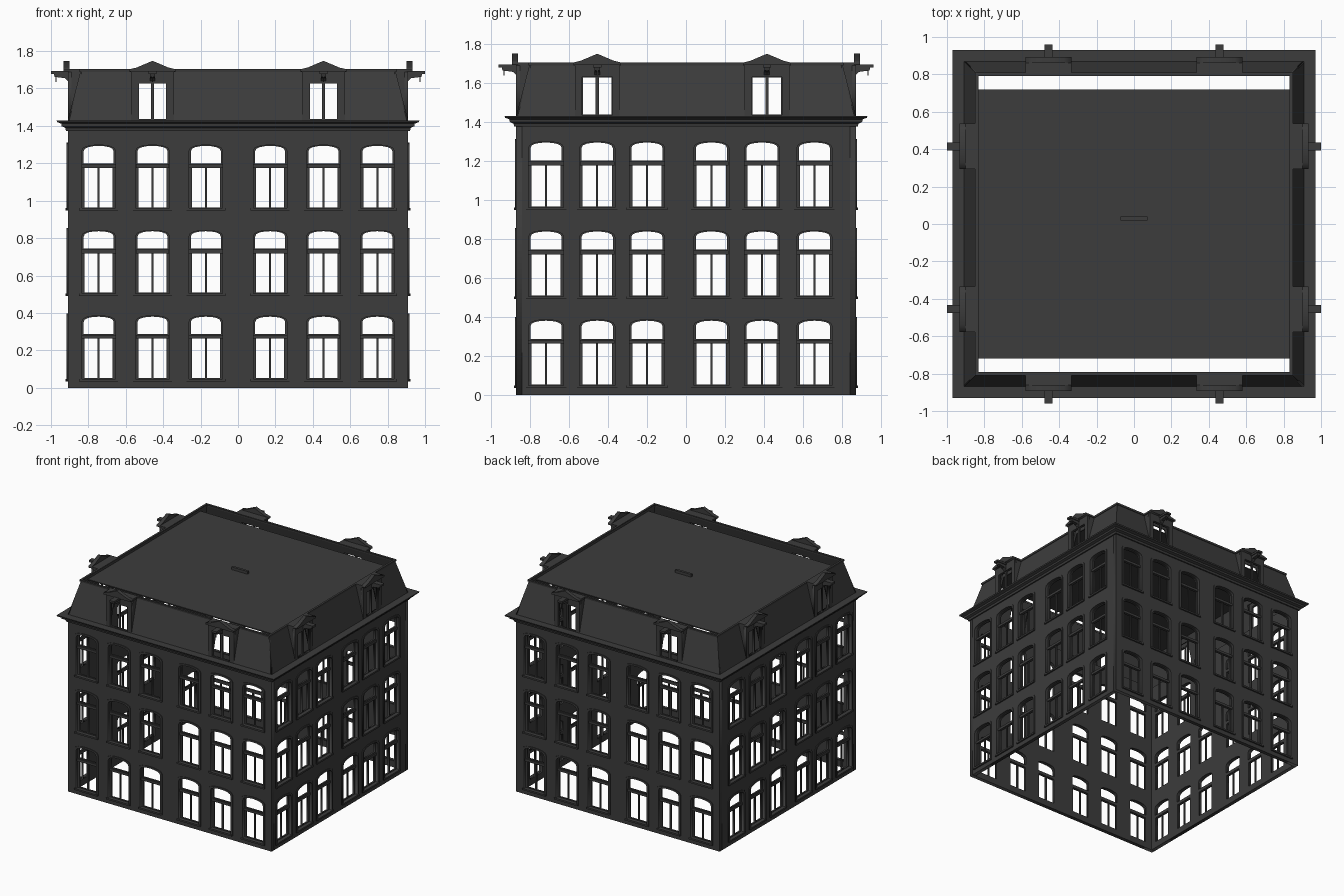
import bpy, bmesh, math
from mathutils import Matrix, Vector

if "Cube" in bpy.data.objects:
    bpy.data.objects.remove(bpy.data.objects["Cube"])

HX, HY = 0.91, 0.87              # half footprint
WALL_TOP, ROOF_TOP, INSET = 1.43, 1.70, 0.07
mat = bpy.data.materials.new("dark_grey")
mat.diffuse_color = (0.045, 0.045, 0.045, 1)
mat.use_nodes = True
mat.node_tree.nodes["Principled BSDF"].inputs["Base Color"].default_value = mat.diffuse_color


def place(name, mesh, matrix=Matrix()):
    ob = bpy.data.objects.new(name, mesh)
    ob.matrix_world = matrix
    bpy.context.collection.objects.link(ob)
    return ob


def finish(bm, name):
    bmesh.ops.recalc_face_normals(bm, faces=bm.faces)
    me = bpy.data.meshes.new(name)
    bm.to_mesh(me)
    bm.free()
    me.materials.append(mat)
    return me


def plate(name, outlines, v0, v1):
    """Flat plate in the x-z plane, first outline solid, the rest holes; v is outward (-y)."""
    cu = bpy.data.curves.new(name, 'CURVE')
    cu.dimensions, cu.fill_mode, cu.extrude = '2D', 'BOTH', (v1 - v0) / 2
    for pts in outlines:
        sp = cu.splines.new('POLY')
        sp.points.add(len(pts) - 1)
        for p, (a, b) in zip(sp.points, pts):
            p.co = (a, b, 0, 1)
        sp.use_cyclic_u = True
    tmp = place(name + "_tmp", cu)
    bpy.context.view_layer.update()
    me = bpy.data.meshes.new_from_object(tmp.evaluated_get(bpy.context.evaluated_depsgraph_get()))
    bpy.data.objects.remove(tmp)
    bm = bmesh.new()
    bm.from_mesh(me)
    bmesh.ops.remove_doubles(bm, verts=bm.verts, dist=1e-5)
    bm.transform(Matrix.Translation((0, -(v0 + v1) / 2, 0)) @ Matrix.Rotation(math.pi / 2, 4, 'X'))
    return finish(bm, name)


def prisms(name, items):
    """Solids from (v, z) profiles, each run from u0 to u1."""
    bm = bmesh.new()
    for prof, u0, u1 in items:
        f = bm.faces.new([bm.verts.new((u0, -v, z)) for v, z in prof])
        ex = bmesh.ops.extrude_face_region(bm, geom=[f], use_keep_orig=True)
        bmesh.ops.translate(bm, vec=(u1 - u0, 0, 0),
                            verts=[g for g in ex["geom"] if isinstance(g, bmesh.types.BMVert)])
    return finish(bm, name)


def rect(a0, b0, a1, b1):
    return [(a0, b0), (a1, b0), (a1, b1), (a0, b1)]


def arched(w, z0, zs, zt, du=0.0, dz=0.0, n=8):
    """Opening with a low segmental arch."""
    top = [(w * math.cos(math.pi * i / n), zs + (zt - zs) * math.sin(math.pi * i / n) ** 0.8)
           for i in range(n + 1)]
    return [(u + du, z + dz) for u, z in [(-w, z0), (w, z0)] + top]


def ring(name, prof):
    """Moulding profile (offset, z) carried round the footprint."""
    bm = bmesh.new()
    loops = [[bm.verts.new((sx * (HX + o), sy * (HY + o), z)) for o, z in prof]
             for sx, sy in ((-1, -1), (1, -1), (1, 1), (-1, 1))]
    for i in range(4):
        a, b = loops[i], loops[(i + 1) % 4]
        for j in range(len(prof)):
            k = (j + 1) % len(prof)
            bm.faces.new((a[j], b[j], b[k], a[k]))
    return place(name, finish(bm, name))


# Window parts, shared by every window
floors = (0.0, 0.457, 0.913)
surround = plate("window_surround", [arched(0.106, 0.035, 0.362, 0.398),
                                     arched(0.09, 0.045, 0.352, 0.385)], -0.005, 0.006)
sash = plate("window_sash", [arched(0.092, 0.04, 0.352, 0.388),
                             arched(0.08, 0.287, 0.352, 0.38),
                             rect(-0.075, 0.052, -0.005, 0.263),
                             rect(0.005, 0.052, 0.075, 0.263)], -0.03, -0.017)
sill = prisms("window_sill", [(rect(-0.03, 0.034, 0.012, 0.047), -0.104, 0.104),
                              (rect(-0.03, 0.262, -0.008, 0.282), -0.089, 0.089)])

# Dormer parts
dormer_front = plate("dormer_front", [rect(-0.115, 1.43, 0.115, 1.70),
                                      rect(-0.078, 1.434, 0.078, 1.63)], -0.02, 0)
dormer_sash = plate("dormer_sash", [rect(-0.08, 1.43, 0.08, 1.635),
                                    rect(-0.073, 1.436, -0.008, 1.626),
                                    rect(0.008, 1.436, 0.073, 1.626)], -0.018, -0.008)
pediment = plate("dormer_pediment", [[(-0.122, 1.69), (0.122, 1.69), (0.122, 1.703), (0.085, 1.712),
                                      (0, 1.748), (-0.085, 1.712), (-0.122, 1.703)]], -0.008, 0.022)
cheek = [(0, 1.43), (0, 1.70), (-0.075, 1.70)]
dormer_body = prisms("dormer_cheeks_and_roof", [
    (cheek, -0.115, -0.1), (cheek, 0.1, 0.115),
    (rect(-0.075, 1.688, 0.0, 1.703), -0.122, 0.122)])
beam = prisms("hoist_beam", [
    (rect(-0.01, 1.678, 0.09, 1.694), -0.021, 0.021),
    ([(0, 1.64), (0.015, 1.655), (0.07, 1.662), (0.075, 1.68), (0, 1.68)], -0.014, 0.014),
    (rect(0.060, 1.636, 0.065, 1.665), -0.003, 0.003)])


def facade(side, dist, half, trim, wins, dorms, angle):
    base = Matrix.Rotation(angle, 4, 'Z') @ Matrix.Translation((0, -dist, 0))
    # wall with window openings
    holes = [arched(0.09, 0.045, 0.352, 0.385, u, f) for u in wins for f in floors]
    w = half - trim
    place(side + "_wall", plate(side + "_wall", [rect(-w, 0, w, WALL_TOP)] + holes, -0.03, 0), base)
    # sloping roof face, notched behind the dormers
    pts = [(-half, WALL_TOP)]
    for u in sorted(dorms):
        pts += [(u - 0.078, WALL_TOP), (u - 0.078, 1.63), (u + 0.078, 1.63), (u + 0.078, WALL_TOP)]
    pts += [(half, WALL_TOP), (half - INSET, ROOF_TOP), (INSET - half, ROOF_TOP)]
    slope = plate(side + "_mansard", [pts], -0.008, 0)
    for v in slope.vertices:
        v.co.y += INSET * (v.co.z - WALL_TOP) / (ROOF_TOP - WALL_TOP)
    place(side + "_mansard", slope, base)
    # windows and dormers
    for u in wins:
        for f in floors:
            m = base @ Matrix.Translation((u, 0, f))
            for me in (surround, sash, sill):
                place(side + "_" + me.name, me, m)
    for u in dorms:
        for me in (dormer_front, dormer_sash, pediment, dormer_body, beam):
            place(side + "_" + me.name, me, base @ Matrix.Translation((u, 0, 0)))


front_w = [s * u for s in (-1, 1) for u in (0.172, 0.457, 0.745)]
side_w = [-0.717, -0.455, -0.2, 0.13, 0.39, 0.658]
front_d, side_d = [-0.457, 0.457], [-0.455, 0.415]
facade("front", HY, HX, 0, front_w, front_d, 0)
facade("back", HY, HX, 0, front_w, front_d, math.pi)
facade("right", HX, HY, 0.03, side_w, side_d, math.pi / 2)
facade("left", HX, HY, 0.03, [-u for u in side_w], [-u for u in side_d], -math.pi / 2)

# Main cornice and roof rim
ring("cornice", [(-0.02, 1.374), (0.01, 1.374), (0.014, 1.39), (0.033, 1.398), (0.035, 1.412),
                 (0.057, 1.42), (0.06, 1.43), (-0.02, 1.43)])
ring("roof_rim", [(-0.076, 1.688), (-0.062, 1.688), (-0.06, 1.703), (-0.076, 1.703)])

# Flat roof deck and small hatch
deck = prisms("roof_deck", [(rect(-0.72, 1.668, 0.72, 1.676), -0.845, 0.845)])
place("roof_deck", deck)
place("roof_hatch", prisms("roof_hatch", [(rect(-0.04, 1.67, -0.02, 1.698), -0.072, 0.072)]))
